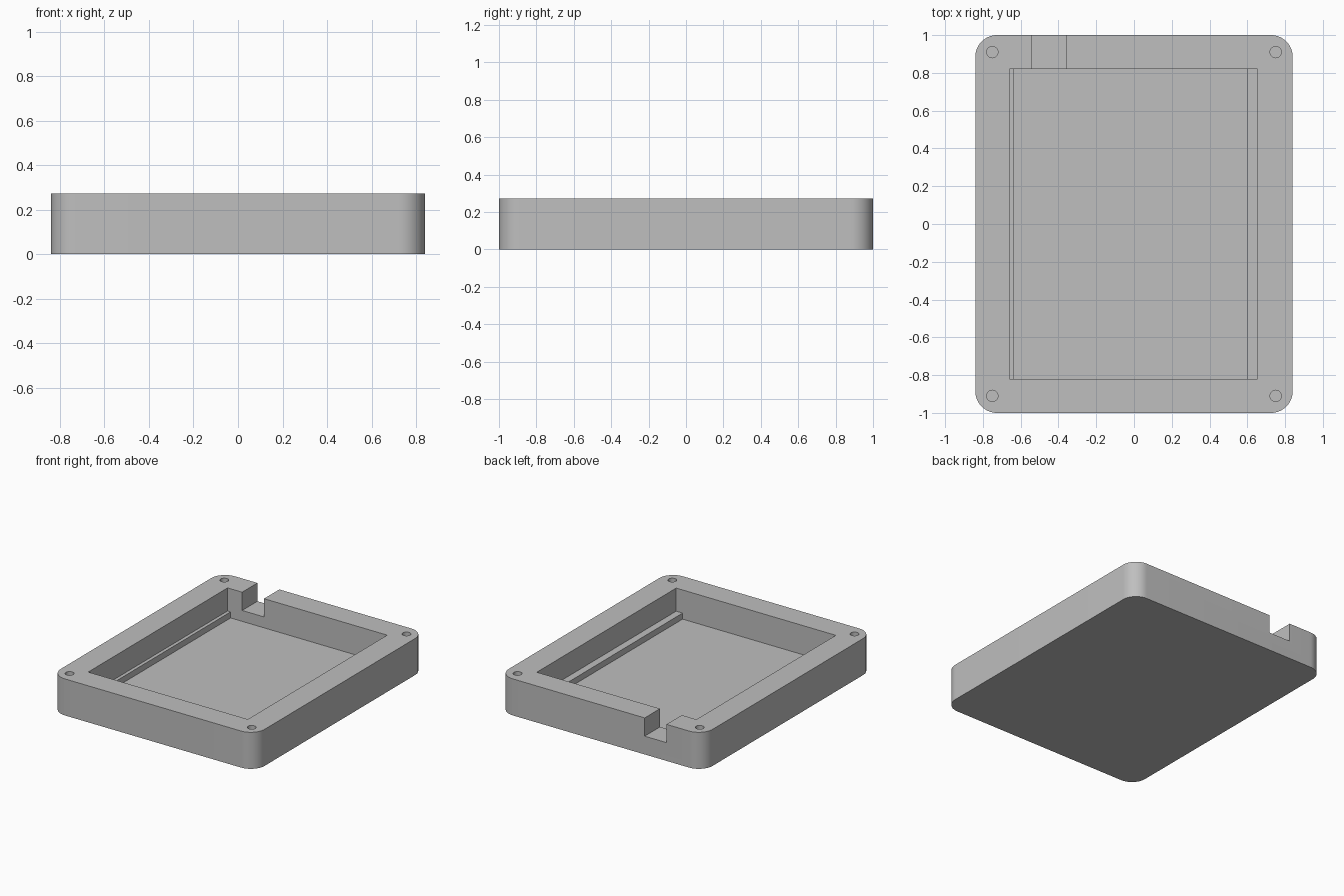
import bpy
import bmesh
import math

old = bpy.data.objects.get("Cube")
if old:
    bpy.data.objects.remove(old, do_unlink=True)

HALF_X, HALF_Y, HEIGHT, RADIUS = 0.84, 1.0, 0.272, 0.115
FLOOR, LEDGE_TOP, NOTCH_FLOOR = 0.055, 0.1, 0.136

grey = bpy.data.materials.new("plain grey")
grey.use_nodes = True
COLOUR = (0.52, 0.52, 0.52, 1)
grey.diffuse_color = COLOUR
grey.node_tree.nodes["Principled BSDF"].inputs["Base Color"].default_value = COLOUR


def prism(name, outline, z0, z1):
    """Solid made by extruding a flat outline from z0 up to z1."""
    bm = bmesh.new()
    base = bm.faces.new([bm.verts.new((x, y, z0)) for x, y in outline])
    top = bmesh.ops.extrude_face_region(bm, geom=[base])["geom"]
    for v in top:
        if isinstance(v, bmesh.types.BMVert):
            v.co.z = z1
    bmesh.ops.recalc_face_normals(bm, faces=bm.faces)
    mesh = bpy.data.meshes.new(name)
    bm.to_mesh(mesh)
    bm.free()
    mesh.materials.append(grey)
    obj = bpy.data.objects.new(name, mesh)
    bpy.context.collection.objects.link(obj)
    return obj


def block(name, x0, x1, y0, y1, z0, z1):
    return prism(name, [(x0, y0), (x1, y0), (x1, y1), (x0, y1)], z0, z1)


def arc(cx, cy, r, start, sweep, steps):
    return [(cx + r * math.cos(start + sweep * i / steps),
             cy + r * math.sin(start + sweep * i / steps)) for i in range(steps + 1)]


# Rounded tray body
outline = []
for k, (sx, sy) in enumerate([(1, 1), (-1, 1), (-1, -1), (1, -1)]):
    outline += arc(sx * (HALF_X - RADIUS), sy * (HALF_Y - RADIUS), RADIUS,
                   k * math.pi / 2, math.pi / 2, 16)
tray = prism("tray_body", outline, 0, HEIGHT)

# Pocket, cable notch in the back wall, and corner screw holes
cutters = [block("pocket_cutter", -0.66, 0.655, -0.82, 0.82, FLOOR, 0.4),
           block("notch_cutter", -0.54, -0.36, 0.78, 1.1, NOTCH_FLOOR, 0.4)]
for sx in (-1, 1):
    for sy in (-1, 1):
        hole = arc(sx * 0.75, sy * 0.91, 0.03, 0, math.tau, 32)[:-1]
        cutters.append(prism("screw_hole_cutter", hole, 0.07, 0.4))

bpy.context.view_layer.objects.active = tray
for cutter in cutters:
    mod = tray.modifiers.new(cutter.name, "BOOLEAN")
    mod.operation = "DIFFERENCE"
    mod.solver = "EXACT"
    mod.object = cutter
    bpy.ops.object.modifier_apply(modifier=mod.name)
    bpy.data.objects.remove(cutter, do_unlink=True)

bpy.ops.object.select_all(action="DESELECT")
tray.select_set(True)
bpy.ops.object.shade_smooth_by_angle(angle=math.radians(30))

# Support ledges along both long walls, sunk slightly into tray
block("right_ledge", -0.67, -0.635, -0.825, 0.825, FLOOR - 0.01, LEDGE_TOP)
block("left_ledge", 0.602, 0.665, -0.825, 0.825, FLOOR - 0.01, LEDGE_TOP)
